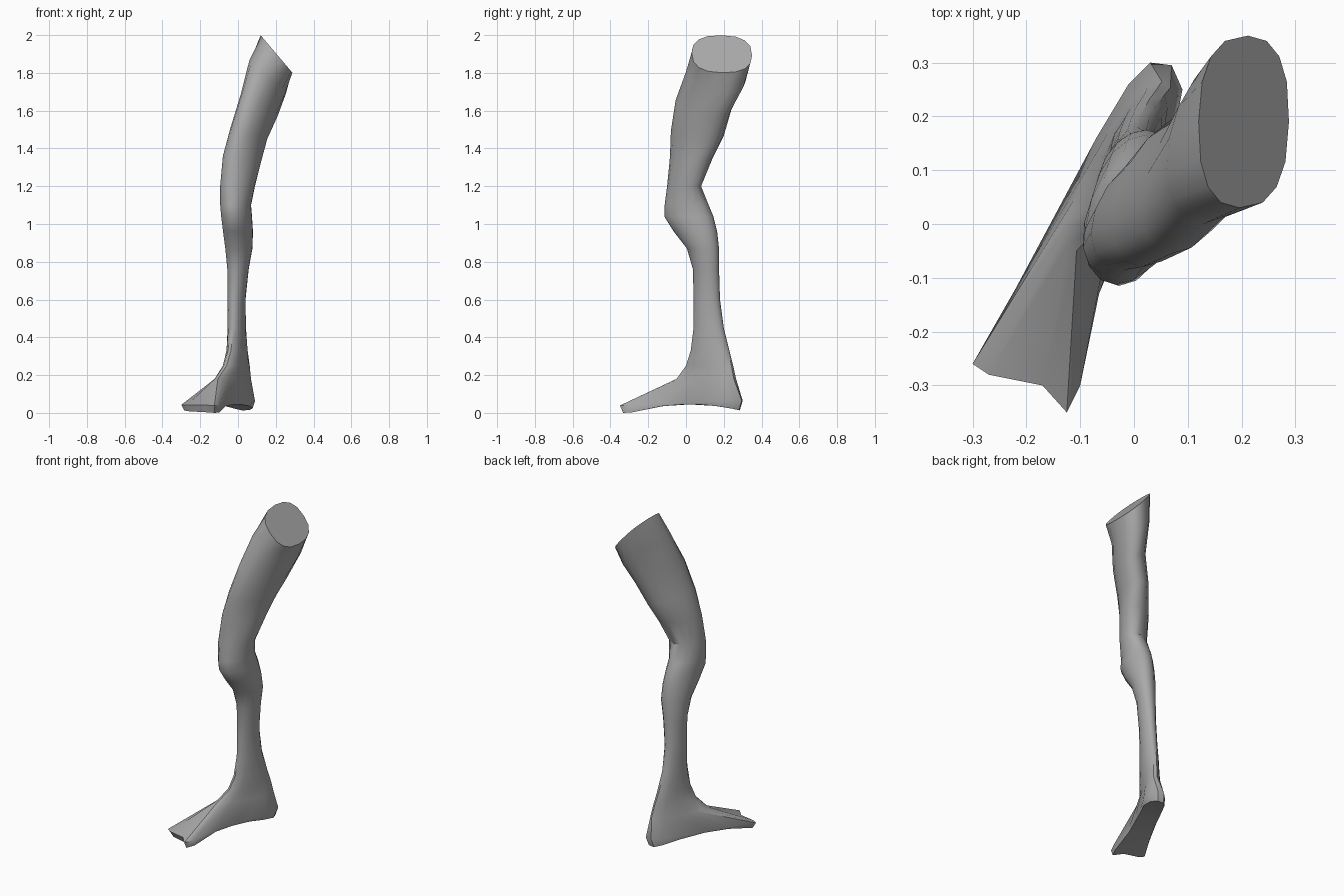
import bpy, bmesh, math

cube = bpy.data.objects.get("Cube")
if cube:
    bpy.data.objects.remove(cube, do_unlink=True)

SIDES = 16

# Leg sections, top to ankle: height, x min, x max, y front, y back, tilt, skew
SECTIONS = [
    (1.90, .12, .288, .03, .35, 1.18, .05),
    (1.78, .06, .255, .00, .315, .90, .3),
    (1.63, .015, .21, -.055, .24, .60, .45),
    (1.48, -.04, .155, -.08, .20, .30, .45),
    (1.35, -.08, .125, -.085, .14, .10, .4),
    (1.20, -.095, .09, -.10, .08, 0, .3),
    (1.10, -.095, .07, -.113, .12, 0, .25),
    (1.04, -.09, .075, -.115, .145, 0, .25),
    (.96, -.08, .08, -.065, .165, 0, .25),
    (.87, -.068, .077, .005, .175, 0, .25),
    (.76, -.057, .057, .037, .175, 0, .25),
    (.60, -.055, .04, .04, .18, 0, .3),
    (.45, -.055, .042, .04, .20, 0, .4),
    (.33, -.062, .052, .025, .23, 0, .6),
    (.25, -.08, .062, .00, .25, 0, .8),
    (.18, -.125, .07, -.05, .265, 0, .95),
]

# Foot outline, clockwise from the heel
FOOT = [(.03, .30), (.07, .295), (.09, .25), (.075, .17), (.03, .09), (-.02, -.02),
        (-.065, -.13), (-.1, -.3), (-.125, -.35), (-.17, -.3), (-.27, -.28),
        (-.3, -.26), (-.22, -.12), (-.145, .02), (-.07, .16), (-.01, .26)]


def squared(v, power):
    return math.copysign(abs(v) ** power, v)


def section(z, x0, x1, y0, y1, tilt, skew, power=1):
    """Skewed oval that fills its x and y limits, tilted along x."""
    ring = []
    for i in range(SIDES):
        t = math.tau * i / SIDES
        dx = (x1 - x0) / 2 * squared(math.sin(t + skew), power)
        dy = (y1 - y0) / 2 * squared(math.cos(t), power)
        ring.append(((x0 + x1) / 2 + dx, (y0 + y1) / 2 + dy, z - tilt * dx))
    return ring


def sole_height(y):
    return max(0, .045 - .45 * (y - .02) ** 2)


rings = [section(*s, power=.8 if i == 0 else 1) for i, s in enumerate(SECTIONS)]
rings.append([(x, y, .053 + .04 * y) for x, y in FOOT])
rings.append([(-.09 + (x + .09) * .93, y * .95, sole_height(y * .95)) for x, y in FOOT])

# Loft the leg, closing the sloped thigh cut and the sole
bm = bmesh.new()
loops = [[bm.verts.new(p) for p in ring] for ring in rings]
for a, b in zip(loops, loops[1:]):
    for i in range(SIDES):
        j = (i + 1) % SIDES
        bm.faces.new((a[i], a[j], b[j], b[i]))
bm.faces.new(loops[0])
sole = bm.faces.new(loops[-1])
bmesh.ops.triangulate(bm, faces=[sole])
bmesh.ops.recalc_face_normals(bm, faces=bm.faces)
mesh = bpy.data.meshes.new("leg")
bm.to_mesh(mesh)
bm.free()

leg = bpy.data.objects.new("leg", mesh)
bpy.context.collection.objects.link(leg)

# Plain grey
grey = bpy.data.materials.new("plain_grey")
grey.use_nodes = True
colour = (.4, .4, .4, 1)
grey.diffuse_color = colour
grey.node_tree.nodes["Principled BSDF"].inputs["Base Color"].default_value = colour
mesh.materials.append(grey)

bpy.ops.object.select_all(action='DESELECT')
leg.select_set(True)
bpy.context.view_layer.objects.active = leg
bpy.ops.object.shade_smooth_by_angle(angle=math.radians(40))
